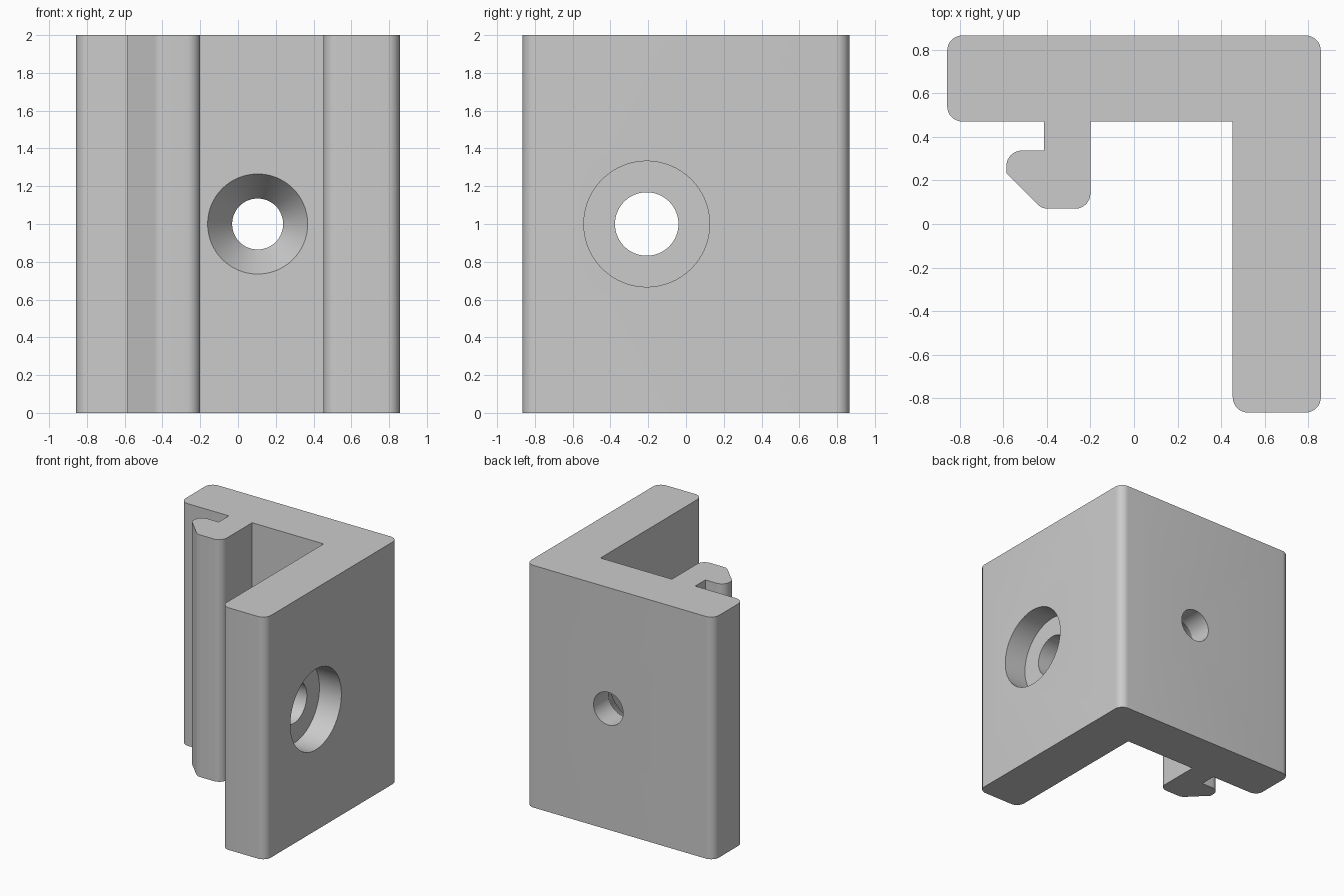
import bpy, bmesh, math
from mathutils import Vector

cube = bpy.data.objects.get("Cube")
if cube:
    bpy.data.objects.remove(cube, do_unlink=True)

HEIGHT = 2.0
R = 0.07  # edge rounding

grey = bpy.data.materials.new("light grey")
grey.use_nodes = True
colour = (0.6, 0.6, 0.6, 1)
grey.diffuse_color = colour
grey.node_tree.nodes["Principled BSDF"].inputs["Base Color"].default_value = colour


def rounded(points, steps=8):
    """Replace each corner (x, y, radius) by an arc."""
    out = []
    for i, (x, y, r) in enumerate(points):
        p = Vector((x, y))
        if r == 0:
            out.append(p)
            continue
        a = (Vector(points[i - 1][:2]) - p).normalized()
        b = (Vector(points[(i + 1) % len(points)][:2]) - p).normalized()
        half = a.angle(b) / 2
        centre = p + (a + b).normalized() * (r / math.sin(half))
        start = p + a * (r / math.tan(half)) - centre
        end = p + b * (r / math.tan(half)) - centre
        sweep = start.angle_signed(end)
        for k in range(steps + 1):
            t = -sweep * k / steps
            c, s = math.cos(t), math.sin(t)
            out.append(centre + Vector((c * start.x - s * start.y,
                                        s * start.x + c * start.y)))
    return out


def finish(bm, name):
    bmesh.ops.recalc_face_normals(bm, faces=bm.faces)
    mesh = bpy.data.meshes.new(name)
    bm.to_mesh(mesh)
    bm.free()
    mesh.materials.append(grey)
    obj = bpy.data.objects.new(name, mesh)
    bpy.context.collection.objects.link(obj)
    return obj


def hole_cutter(name, profile, rotation, location, sides=64):
    """Turned solid from (radius, depth) rings along local z."""
    bm = bmesh.new()
    rings = [[bm.verts.new((r * math.cos(math.tau * k / sides),
                            r * math.sin(math.tau * k / sides), z))
              for k in range(sides)] for r, z in profile]
    for low, high in zip(rings, rings[1:]):
        for k in range(sides):
            n = (k + 1) % sides
            bm.faces.new((low[k], low[n], high[n], high[k]))
    bm.faces.new(rings[0])
    bm.faces.new(rings[-1])
    obj = finish(bm, name)
    obj.rotation_euler = rotation
    obj.location = location
    obj.hide_render = True
    return obj


# Angle bracket with hook, extruded from one outline
outline = rounded([
    (-0.857, 0.865, R), (-0.857, 0.47, R),
    (-0.413, 0.47, 0), (-0.413, 0.337, 0),
    (-0.585, 0.337, R), (-0.585, 0.232, 0),
    (-0.423, 0.07, R), (-0.2, 0.07, R),
    (-0.2, 0.47, 0), (0.453, 0.47, 0),
    (0.453, -0.865, R), (0.857, -0.865, R),
    (0.857, 0.865, R)])
bm = bmesh.new()
base = bm.faces.new([bm.verts.new((p.x, p.y, 0)) for p in outline])
top = bmesh.ops.extrude_face_region(bm, geom=[base])["geom"]
bmesh.ops.translate(bm, vec=(0, 0, HEIGHT),
                    verts=[v for v in top if isinstance(v, bmesh.types.BMVert)])
bracket = finish(bm, "hooked_angle_bracket")

# Countersunk hole through the back plate, counterbored hole through the side
flare = 0.13 / 0.2
cutters = [
    hole_cutter("countersunk_hole_cutter",
                [(0.135, -0.6), (0.135, -0.2), (0.265 + 0.05 * flare, 0.05)],
                (math.pi / 2, 0, 0), (0.104, 0.47, 1)),
    hole_cutter("counterbored_hole_cutter",
                [(0.168, -0.6), (0.168, -0.2), (0.333, -0.2), (0.333, 0.1)],
                (0, math.pi / 2, 0), (0.857, -0.208, 1)),
]
bpy.context.view_layer.objects.active = bracket
bracket.select_set(True)
for cutter in cutters:
    mod = bracket.modifiers.new(cutter.name, "BOOLEAN")
    mod.operation = "DIFFERENCE"
    mod.solver = "EXACT"
    mod.object = cutter
    bpy.ops.object.modifier_apply(modifier=mod.name)
for cutter in cutters:
    bpy.data.objects.remove(cutter, do_unlink=True)

bpy.ops.object.select_all(action="DESELECT")
bracket.select_set(True)
bpy.ops.object.shade_smooth_by_angle(angle=math.radians(25))
